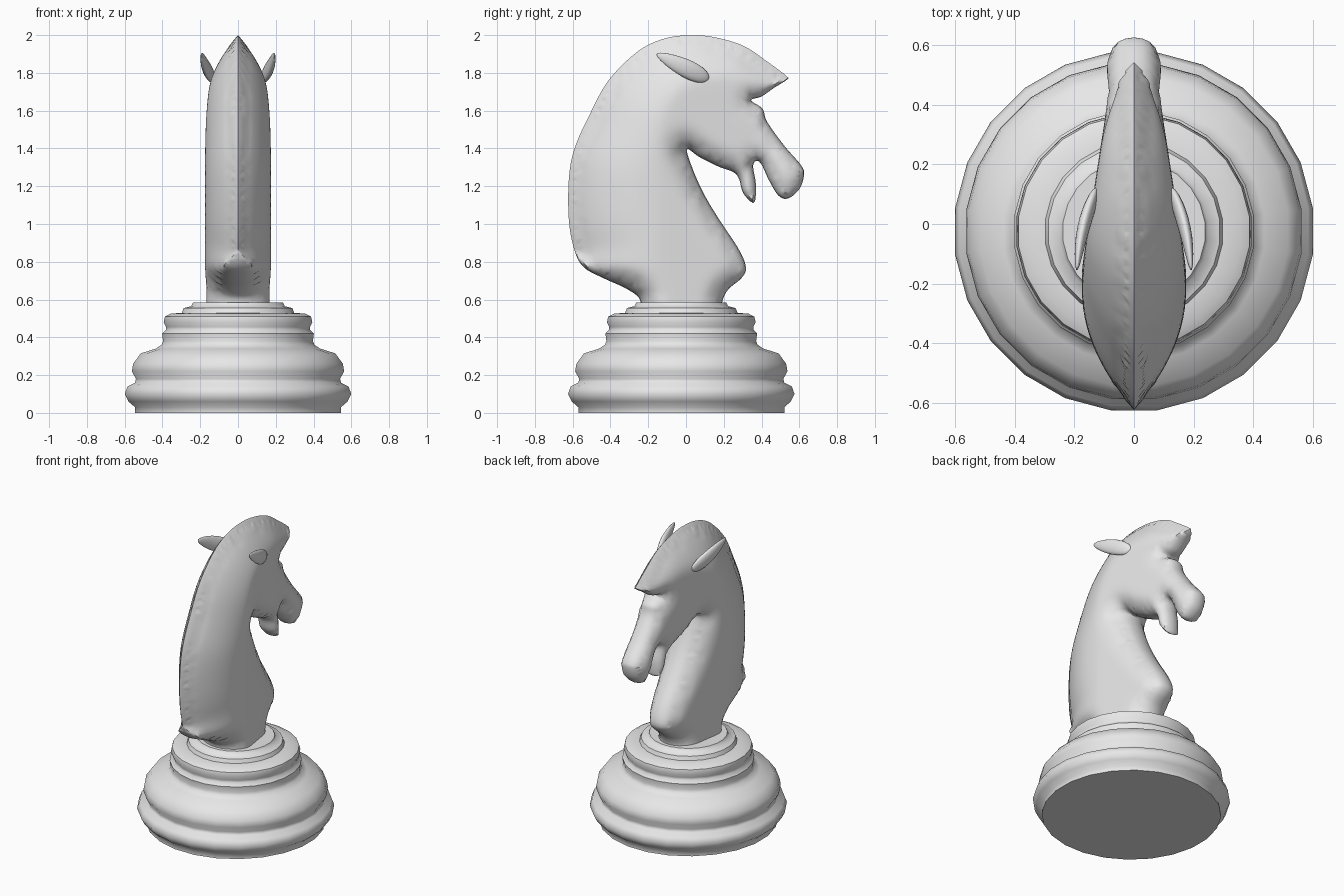
import bpy, bmesh, math
from mathutils import Vector, Matrix
from mathutils.geometry import delaunay_2d_cdt
from mathutils.kdtree import KDTree

cube = bpy.data.objects.get("Cube")
if cube:
    bpy.data.objects.remove(cube, do_unlink=True)

grey = bpy.data.materials.new("plain_grey")
grey.use_nodes = True
colour = (0.8, 0.8, 0.8, 1)
grey.diffuse_color = colour
grey.node_tree.nodes["Principled BSDF"].inputs["Base Color"].default_value = colour


def finish(bm, name, angle):
    """Turn a bmesh into a named, smooth shaded object."""
    mesh = bpy.data.meshes.new(name)
    bm.to_mesh(mesh)
    bm.free()
    mesh.materials.append(grey)
    obj = bpy.data.objects.new(name, mesh)
    bpy.context.collection.objects.link(obj)
    bpy.ops.object.select_all(action='DESELECT')
    obj.select_set(True)
    bpy.context.view_layer.objects.active = obj
    bpy.ops.object.shade_smooth_by_angle(angle=math.radians(angle))
    return obj


def catmull(a, b, c, d, t):
    return 0.5 * (2 * b + (c - a) * t + (2 * a - 5 * b + 4 * c - d) * t ** 2
                  + (3 * b - a - 3 * c + d) * t ** 3)


def distance_tree(points):
    tree = KDTree(len(points))
    for i, p in enumerate(points):
        tree.insert((p.x, p.y, 0), i)
    tree.balance()
    return lambda p: tree.find((p.x, p.y, 0))[2]


# Turned base: radius and height profile spun about the vertical axis
base_profile = [
    (0, 0), (.55, 0), (.55, .03), (.585, .06), (.605, .1), (.59, .14), (.55, .16),
    (.545, .18), (.567, .22), (.56, .26), (.52, .315), (.44, .34), (.408, .36),
    (.4, .38), (.405, .42), (.385, .44), (.385, .455), (.397, .48), (.39, .51),
    (.36, .525), (.3, .53), (.29, .555), (.25, .565), (.24, .585), (0, .585)]
axis_y = -.025
bm = bmesh.new()
ring = [bm.verts.new((r, axis_y, z)) for r, z in base_profile]
edges = [bm.edges.new(pair) for pair in zip(ring, ring[1:])]
bmesh.ops.rotate(bm, verts=ring, cent=(0, axis_y, 0),
                 matrix=Matrix.Rotation(math.pi / 24, 3, 'Z'))
bmesh.ops.spin(bm, geom=ring + edges, cent=(0, axis_y, 0), axis=(0, 0, 1),
               angle=math.tau, steps=24)
bmesh.ops.remove_doubles(bm, verts=bm.verts, dist=1e-4)
bmesh.ops.recalc_face_normals(bm, faces=bm.faces)
finish(bm, "turned_base", 50)

# Side outline of the horse: back of neck, crown, face, jaw, chest
back = [(-.24, .56), (-.25, .61), (-.32, .66), (-.43, .71), (-.54, .77)]
crest = [(-.59, .86), (-.62, 1.02), (-.62, 1.24), (-.59, 1.4), (-.51, 1.58),
         (-.41, 1.76), (-.26, 1.91), (-.12, 1.98), (.03, 2), (.17, 1.985),
         (.31, 1.94), (.43, 1.86), (.53, 1.785)]
face = [(.535, 1.765), (.465, 1.72), (.4, 1.675), (.345, 1.655), (.405, 1.61),
        (.43, 1.54), (.52, 1.415), (.61, 1.31), (.625, 1.26), (.6, 1.185),
        (.54, 1.135), (.49, 1.15), (.44, 1.23), (.4, 1.315), (.375, 1.335),
        (.355, 1.31), (.37, 1.21), (.365, 1.12), (.34, 1.12), (.3, 1.17),
        (.28, 1.24), (.25, 1.275), (.17, 1.305), (.07, 1.355), (.005, 1.395)]
chest = [(.04, 1.28), (.1, 1.15), (.175, 1.025), (.28, .865), (.317, .77),
         (.295, .715), (.225, .655), (.195, .6), (.19, .56)]
control = [Vector(p) for p in back + crest + face + chest]
first, last = len(back), len(back) + len(crest)

outline, crest_pts, round_pts = [], [], []
count = len(control)
for i in range(count):
    a, b = control[max(i - 1, 0)], control[i]
    c, d = control[(i + 1) % count], control[min(i + 2, count - 1)]
    floor = i == count - 1
    steps = max(2, round((c - b).length / .014))
    for k in range(steps):
        t = k / steps
        p = b.lerp(c, t) if floor else catmull(a, b, c, d, t)
        outline.append(p)
        if first <= i < last:
            crest_pts.append(p)
        elif not floor or k == 0:
            round_pts.append(p)
crest_distance = distance_tree(crest_pts)
edge_distance = distance_tree(round_pts)
outline_distance = distance_tree(outline)

# Rings just inside the outline, then a regular grid in the middle
inner = []
for i, p in enumerate(outline):
    along = (outline[(i + 1) % len(outline)] - outline[i - 1]).normalized()
    for offset in (.004, .015, .034):
        q = p + Vector((along.y, -along.x)) * offset
        if outline_distance(q) > offset * .9:
            inner.append(q)
for i in range(-25, 26):
    for j in range(22, 80):
        q = Vector((i * .025 + (j % 2) * .012, j * .025))
        if outline_distance(q) > .045:
            inner.append(q)
flat, links, faces = delaunay_2d_cdt(outline + inner, [], [list(range(len(outline)))],
                                     1, 1e-6)[:3]


def half_width(p):
    """Sharp along the crest, rounded along the face, jaw and chest."""
    widest = .175 - .08 * min(max((p.x + .15) / .52, 0), 1)
    ridge = min(crest_distance(p) / .4, 1)
    bulge = min(edge_distance(p) / (widest * .9), 1)
    return min(.175 * (1 - (1 - ridge) ** 2),
               widest * math.sqrt(max(0, 1 - (1 - bulge) ** 2)))


width = [half_width(p) for p in flat]
width = [w if w > 1e-3 else 0 for w in width]

# Soften the inner surface
near = [[] for p in flat]
for a, b in links:
    near[a].append(b)
    near[b].append(a)
soft = [i for i, p in enumerate(flat) if near[i] and outline_distance(p) > .03]
for _ in range(4):
    average = {i: sum(width[n] for n in near[i]) / len(near[i]) for i in soft}
    for i in soft:
        width[i] = (width[i] + average[i]) / 2

# Two mirrored halves welded along the outline
bm = bmesh.new()
for side in (1, -1):
    verts = [bm.verts.new((side * w, p.x, p.y)) for w, p in zip(width, flat)]
    for f in faces:
        if any(width[i] > 0 for i in f):
            bm.faces.new([verts[i] for i in f[::side]])
bmesh.ops.delete(bm, geom=[v for v in bm.verts if not v.link_faces], context='VERTS')
bmesh.ops.remove_doubles(bm, verts=bm.verts, dist=1e-5)
finish(bm, "horse_head_and_neck", 60)

# Ears: tapered leaf shapes pointing back, up and outward
for side, name in ((1, "left_ear"), (-1, "right_ear")):
    root, tip = Vector((side * .125, .12, 1.765)), Vector((side * .192, -.155, 1.9))
    along = (tip - root).normalized()
    across = along.cross(Vector((side, 0, 0))).normalized()
    out = across.cross(along).normalized()
    bm = bmesh.new()
    bmesh.ops.create_uvsphere(bm, u_segments=16, v_segments=14, radius=1)
    for v in bm.verts:
        t = (v.co.z + 1) / 2
        taper = 1.1 - .5 * t
        bend = side * .012 * math.sin(math.pi * t)
        v.co = (root.lerp(tip, t) + across * v.co.x * .055 * taper
                + out * v.co.y * .024 * taper + Vector((bend, 0, 0)))
    bmesh.ops.recalc_face_normals(bm, faces=bm.faces)
    finish(bm, name, 60)
